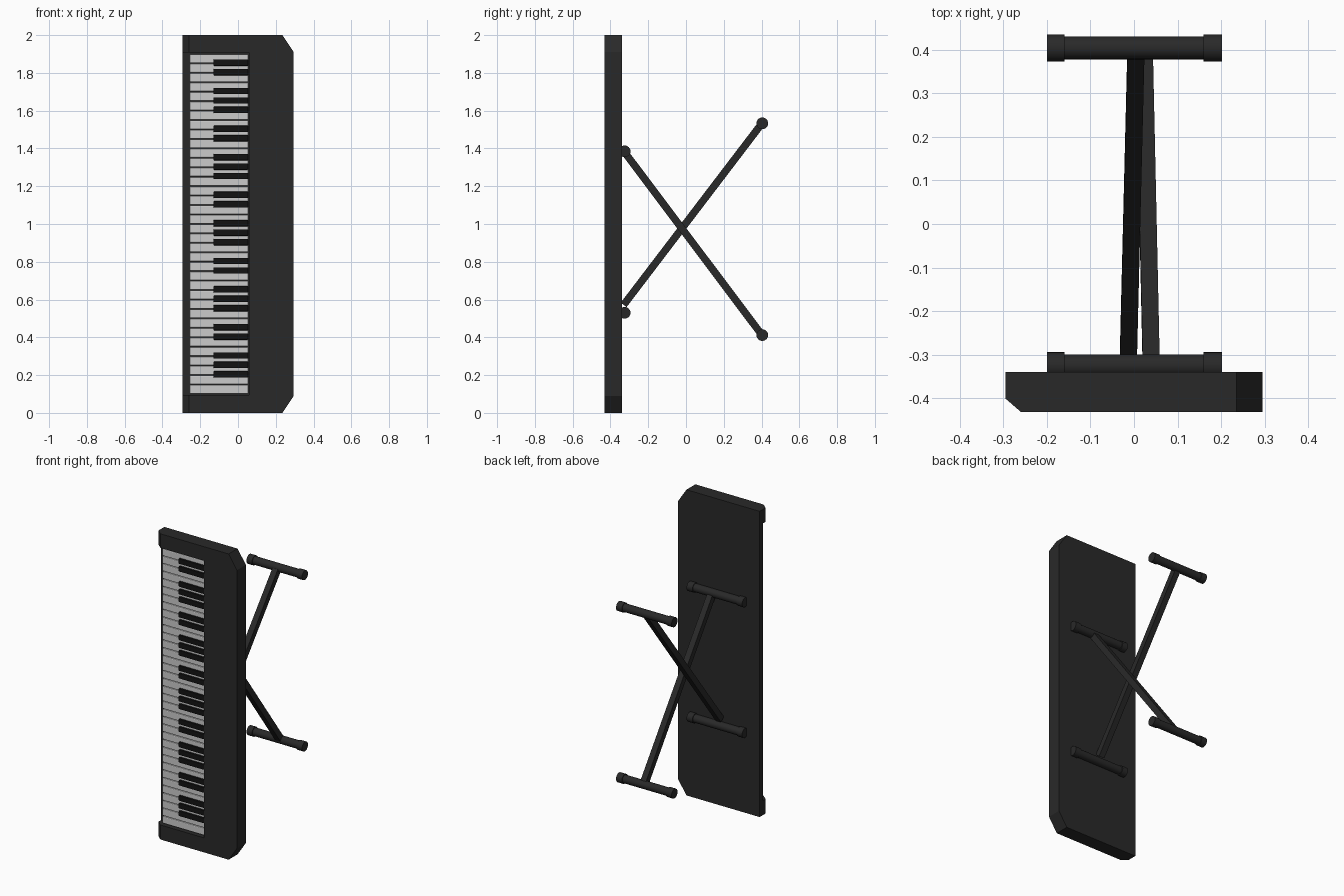
import bpy, bmesh, math
from mathutils import Vector

if "Cube" in bpy.data.objects:
    bpy.data.objects.remove(bpy.data.objects["Cube"])


def material(name, v):
    m = bpy.data.materials.new(name)
    m.diffuse_color = (v, v, v, 1)
    m.use_nodes = True
    m.node_tree.nodes["Principled BSDF"].inputs["Base Color"].default_value = m.diffuse_color
    return m


DARK = material("dark_plastic", 0.022)
BLACK = material("black_key", 0.006)
WHITE = material("white_key", 0.8)


def finish(name, bm, mat):
    bmesh.ops.recalc_face_normals(bm, faces=bm.faces)
    me = bpy.data.meshes.new(name)
    bm.to_mesh(me)
    bm.free()
    ob = bpy.data.objects.new(name, me)
    bpy.context.collection.objects.link(ob)
    if mat:
        me.materials.append(mat)
    return ob


def prism(name, points, offset, mat=None):
    """Extrude a closed outline along an offset vector."""
    bm = bmesh.new()
    face = bm.faces.new([bm.verts.new(p) for p in points])
    new = bmesh.ops.extrude_face_region(bm, geom=[face])["geom"]
    bmesh.ops.translate(bm, vec=offset, verts=[g for g in new if isinstance(g, bmesh.types.BMVert)])
    return finish(name, bm, mat)


def box(name, lo, hi, mat=None, bevel=0):
    (x0, y0, z0), (x1, y1, z1) = lo, hi
    ob = prism(name, [(x0, y0, z0), (x1, y0, z0), (x1, y1, z0), (x0, y1, z0)], (0, 0, z1 - z0), mat)
    if bevel:
        mod = ob.modifiers.new("bevel", "BEVEL")
        mod.width = bevel
        mod.segments = 2
    return ob


def cut(ob, cutter):
    cutter.hide_render = True
    cutter.hide_viewport = True
    mod = ob.modifiers.new("cut", "BOOLEAN")
    mod.operation = "DIFFERENCE"
    mod.solver = "EXACT"
    mod.object = cutter


def rod(name, x0, x1, y, z, r):
    bpy.ops.mesh.primitive_cylinder_add(vertices=24, radius=r, depth=x1 - x0,
                                        location=((x0 + x1) / 2, y, z), rotation=(0, math.pi / 2, 0))
    ob = bpy.context.object
    ob.name = name
    ob.data.materials.append(DARK)
    bpy.ops.object.shade_smooth_by_angle(angle=math.radians(35))


# Case: slab with two clipped corners, key recess and bevelled front edge
front, back = -0.432, -0.34
outline = [(-0.295, 0), (0.235, 0), (0.295, 0.09), (0.295, 1.91), (0.235, 2), (-0.295, 2)]
case = prism("keyboard_case", [(x, back, z) for x, z in outline], (0, front - back, 0), DARK)
cut(case, box("key_recess_cutter", (-0.4, -0.5, 0.095), (0.057, -0.375, 1.908)))
cut(case, prism("edge_cutter", [(-0.32, -0.379, -0.1), (-0.23, -0.457, -0.1), (-0.32, -0.457, -0.1)],
                (0, 0, 2.2)))

# White keys, lowest note at the top
pitch = 1.8 / 36
for i in range(36):
    z = 1.9 - (i + 1) * pitch
    box(f"white_key_{i + 1}", (-0.256, -0.417, z + 0.0015), (0.055, -0.37, z + pitch - 0.0015), WHITE, 0.005)

# Black keys in groups of two and three
for octave in range(5):
    for step in (1, 2, 4, 5, 6):
        z = 1.9 - (octave * 7 + step) * pitch + 0.004
        box(f"black_key_{octave + 1}_{step}", (-0.13, -0.43, z - 0.017), (0.055, -0.39, z + 0.017), BLACK, 0.004)

# Stand cross bars with end caps
bars = {"upper_support": (-0.325, 1.385), "lower_support": (-0.325, 0.53),
        "upper_foot": (0.404, 1.533), "lower_foot": (0.404, 0.412)}
for name, (y, z) in bars.items():
    rod(name + "_bar", -0.17, 0.17, y, z, 0.026)
    rod(name + "_cap_left", -0.2, -0.16, y, z, 0.031)
    rod(name + "_cap_right", 0.16, 0.202, y, z, 0.031)


# Crossed square legs
def leg(name, a, b, half=0.0195):
    a, b = Vector(a), Vector(b)
    d = b - a
    side = Vector((half, 0, 0))
    up = d.cross(side).normalized() * half
    prism(name, [a + side + up, a - side + up, a - side - up, a + side - up], d, DARK)


leg("leg_right", (0.0395, -0.325, 1.38), (0.0235, 0.4, 0.415))
leg("leg_left", (-0.0135, -0.33, 0.572), (0.0045, 0.4, 1.53))
